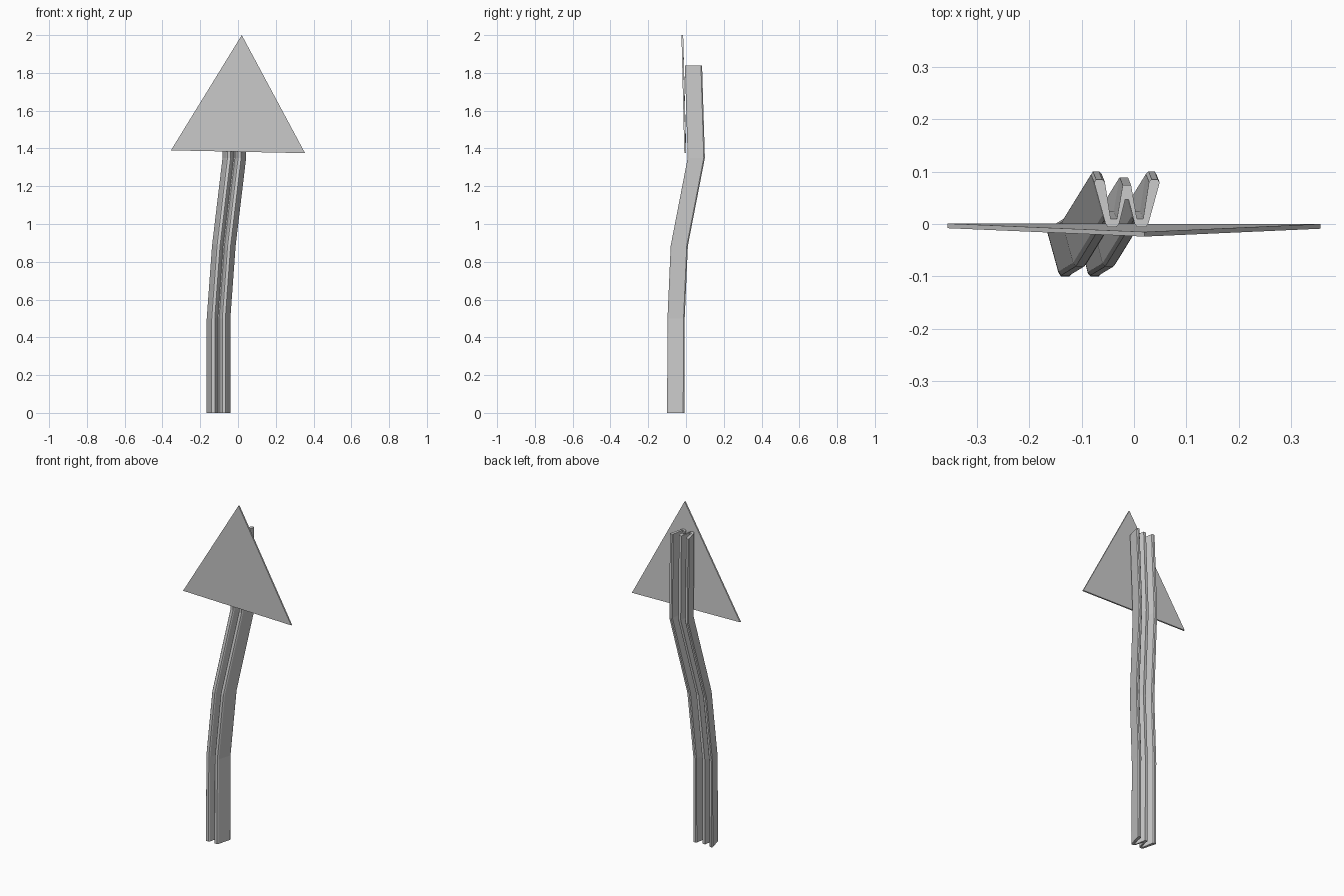
import bpy, bmesh

if "Cube" in bpy.data.objects:
    bpy.data.objects.remove(bpy.data.objects["Cube"])


def make_loft(name, rings):
    """Join equal-length rings into a closed, capped solid."""
    bm = bmesh.new()
    loops = [[bm.verts.new(p) for p in ring] for ring in rings]
    n = len(loops[0])
    for a, b in zip(loops, loops[1:]):
        for i in range(n):
            j = (i + 1) % n
            bm.faces.new((a[i], a[j], b[j], b[i]))
    bm.faces.new(loops[0][::-1])
    bm.faces.new(loops[-1])
    bmesh.ops.recalc_face_normals(bm, faces=bm.faces)
    mesh = bpy.data.meshes.new(name)
    bm.to_mesh(mesh)
    bm.free()
    obj = bpy.data.objects.new(name, mesh)
    bpy.context.collection.objects.link(obj)
    return obj


# Left half of the W-shaped channel: inner side (back), then outer side (front)
inner = [(-0.008, 0.080), (-0.019, 0.016), (-0.031, 0.016), (-0.042, 0.086),
         (-0.047, 0.091)]
outer = [(-0.059, 0.091), (-0.0625, 0.085), (-0.041, 0.007), (-0.036, 0.0),
         (-0.020, 0.0), (-0.015, 0.006), (-0.003, 0.053)]
half = inner + outer
profile = half + [(-x, y) for x, y in reversed(half)]

# Bent post: centre x, front y and height of each section
path = [(-0.103, -0.100, 0.0), (-0.103, -0.098, 0.50), (-0.075, -0.081, 0.885),
        (-0.0195, 0.009, 1.35), (-0.0135, -0.006, 1.84)]
make_loft("bent_post", [[(cx + x, cy + y, z) for x, y in profile]
                        for cx, cy, z in path])

# Triangular sign plate, leaning slightly forward
front = [(-0.355, -0.008, 1.39), (0.355, -0.009, 1.375), (0.02, -0.024, 2.0)]
make_loft("sign_plate", [front, [(x, y + 0.009, z) for x, y, z in front]])
